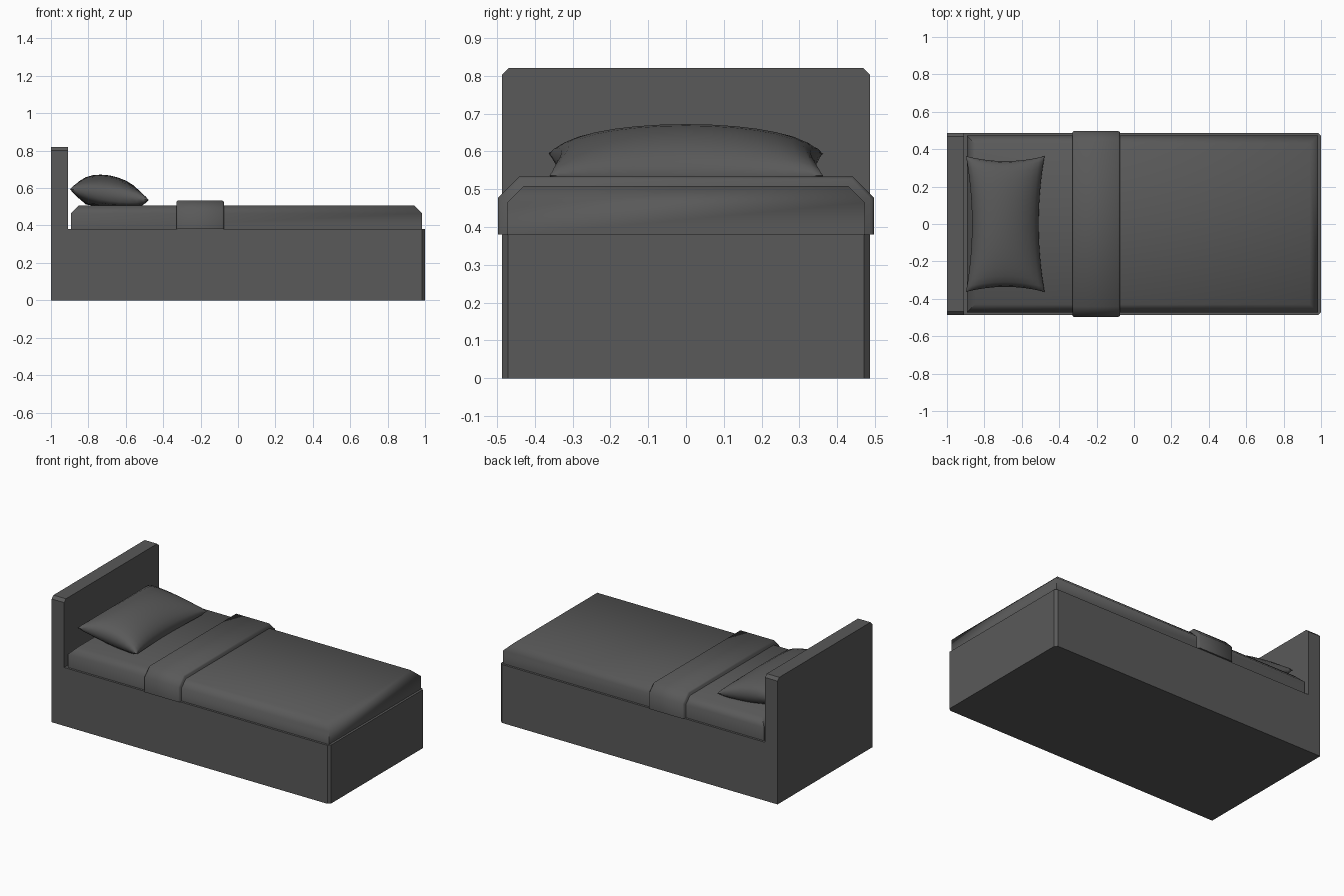
import bpy, bmesh, math

if "Cube" in bpy.data.objects:
    bpy.data.objects.remove(bpy.data.objects["Cube"])

# one flat dark grey for the whole bed
grey = bpy.data.materials.new("dark_grey")
grey.diffuse_color = (0.1, 0.1, 0.1, 1)
grey.use_nodes = True
grey.node_tree.nodes["Principled BSDF"].inputs["Base Color"].default_value = grey.diffuse_color


def finish(name, bm, smooth=None):
    bmesh.ops.recalc_face_normals(bm, faces=bm.faces)
    me = bpy.data.meshes.new(name)
    bm.to_mesh(me)
    bm.free()
    ob = bpy.data.objects.new(name, me)
    bpy.context.collection.objects.link(ob)
    me.materials.append(grey)
    if smooth:
        bpy.ops.object.select_all(action='DESELECT')
        bpy.context.view_layer.objects.active = ob
        ob.select_set(True)
        bpy.ops.object.shade_smooth_by_angle(angle=math.radians(smooth))
    return ob


def loft(name, rings, smooth=None):
    """Join closed rings of points and cap both ends."""
    bm = bmesh.new()
    loops = [[bm.verts.new(p) for p in r] for r in rings]
    n = len(loops[0])
    for a, b in zip(loops, loops[1:]):
        for i in range(n):
            j = (i + 1) % n
            bm.faces.new((a[i], a[j], b[j], b[i]))
    bm.faces.new(loops[0])
    bm.faces.new(loops[-1])
    return finish(name, bm, smooth)


def arch(x, w, top, chamfer, drop, bottom):
    """Cross-section in y/z with cut top corners."""
    half = [(w, bottom), (w, top - drop), (w - chamfer, top)]
    pts = half + [(-y, z) for y, z in reversed(half)]
    return [(x, y, z) for y, z in pts]


def rect(x0, x1, w, z):
    return [(x0, -w, z), (x1, -w, z), (x1, w, z), (x0, w, z)]


# base box with cut corners at the foot end
W, C = 0.487, 0.016
plan = [(-0.91, -W), (1 - C, -W), (1, -W + C), (1, W - C), (1 - C, W), (-0.91, W)]
loft("bed_base", [[(x, y, z) for x, y in plan] for z in (0, 0.38)])

# headboard slab
loft("headboard", [arch(x, W, 0.82, 0.018, 0.018, 0) for x in (-1, -0.91)])

# mattress with sloped top rim
loft("mattress", [rect(-0.893, 0.985, 0.473, 0.375),
                  rect(-0.893, 0.985, 0.473, 0.465),
                  rect(-0.85, 0.94, 0.43, 0.508)], smooth=60)

# folded blanket across the mattress, edges slightly rounded
loft("blanket", [arch(-0.33, 0.49, 0.526, 0.053, 0.053, 0.38),
                 arch(-0.322, 0.497, 0.533, 0.056, 0.056, 0.38),
                 arch(-0.083, 0.497, 0.533, 0.056, 0.056, 0.38),
                 arch(-0.075, 0.49, 0.526, 0.053, 0.053, 0.38)], smooth=60)


# pillow: two puffed sheets sharing a pinched seam, tilted towards the foot
def pillow(nu=12, nv=16):
    bm = bmesh.new()
    sheets = []
    for side in (1, -1):
        grid = {}
        for i in range(nu + 1):
            for j in range(nv + 1):
                u = math.sin((2 * i / nu - 1) * math.pi / 2)
                v = math.sin((2 * j / nv - 1) * math.pi / 2)
                seam = i in (0, nu) or j in (0, nv)
                if seam and sheets:
                    grid[i, j] = sheets[0][i, j]
                    continue
                puff = 0 if seam else 0.103 * (1 - u * u) ** 0.5 * (1 - v * v) ** 0.35
                x = -0.688 + u * (0.21 - 0.032 * (1 - v * v))
                y = v * (0.363 - 0.027 * (1 - u * u))
                z = max(0.565 - 0.029 * u + side * puff, 0.506)
                grid[i, j] = bm.verts.new((x, y, z))
        for i in range(nu):
            for j in range(nv):
                bm.faces.new((grid[i, j], grid[i + 1, j], grid[i + 1, j + 1], grid[i, j + 1]))
        sheets.append(grid)
    return finish("pillow", bm, smooth=50)


pillow()
